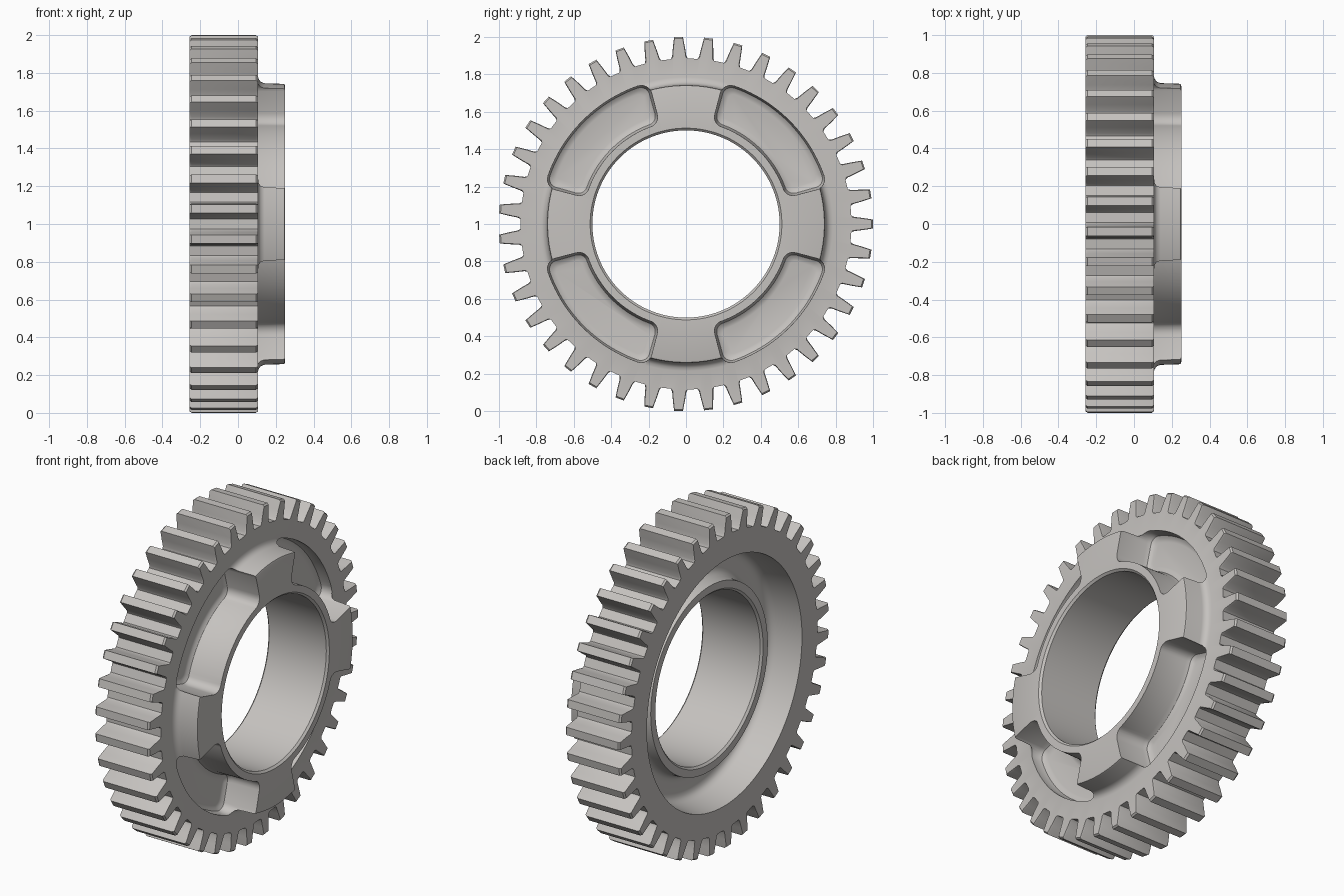
import bpy, bmesh
from math import sin, cos, pi, radians

cube = bpy.data.objects.get("Cube")
if cube:
    bpy.data.objects.remove(cube, do_unlink=True)

steel = bpy.data.materials.new("warm_grey_steel")
steel.use_nodes = True
steel.diffuse_color = (0.56, 0.54, 0.52, 1)
steel.node_tree.nodes["Principled BSDF"].inputs["Base Color"].default_value = steel.diffuse_color

TEETH = 39
FLANK = [(2.9, 0.884), (2.4, 0.9), (1.95, 0.945), (1.35, 1.0)]  # half tooth: degrees, radius
TOOTH = [(-a, r) for a, r in FLANK] + [(a, r) for a, r in reversed(FLANK)]
COLUMNS = TEETH * len(TOOTH)


def polar(x, r, a):
    """Point around the x axis, angle measured from +y towards +z."""
    return (x, r * cos(a), 1 + r * sin(a))


def toothed_row(x, chamfer):
    row = []
    for i in range(TEETH):
        for a, r in TOOTH:
            if chamfer and r > 0.89:
                a, r = a * 0.94, r - 0.008
            row.append(polar(x, r, 2 * pi * i / TEETH + radians(a)))
    return row


def round_row(x, r):
    start = radians(TOOTH[0][0])
    return [polar(x, r, start + 2 * pi * i / COLUMNS) for i in range(COLUMNS)]


def loft(name, rows, closed):
    """Skin a stack of equal loops, either as a ring or with end caps."""
    bm = bmesh.new()
    loops = [[bm.verts.new(p) for p in row] for row in rows]
    n = len(loops[0])
    for k in range(len(loops) if closed else len(loops) - 1):
        a, b = loops[k], loops[(k + 1) % len(loops)]
        for i in range(n):
            j = (i + 1) % n
            bm.faces.new((a[i], a[j], b[j], b[i]))
    if not closed:
        bm.faces.new(loops[0])
        bm.faces.new(loops[-1])
    bmesh.ops.recalc_face_normals(bm, faces=bm.faces)
    mesh = bpy.data.meshes.new(name)
    bm.to_mesh(mesh)
    bm.free()
    mesh.materials.append(steel)
    ob = bpy.data.objects.new(name, mesh)
    bpy.context.collection.objects.link(ob)
    return ob


# Gear body: toothed rim, then hub, bore and the groove in the back (x, radius)
rim = [toothed_row(-0.256, True), toothed_row(-0.246, False),
       toothed_row(0.095, False), toothed_row(0.105, True)]
hub = [(0.105, 0.785), (0.109, 0.768), (0.12, 0.753), (0.14, 0.745), (0.238, 0.742),
       (0.247, 0.739), (0.25, 0.73)]
bore = [(0.25, 0.512), (0.238, 0.5), (-0.143, 0.5), (-0.155, 0.512)]
groove = [(-0.155, 0.557), (-0.1, 0.562), (-0.075, 0.572), (-0.06, 0.588), (-0.055, 0.61),
          (-0.055, 0.665), (-0.06, 0.69), (-0.075, 0.708), (-0.1, 0.718), (-0.256, 0.738)]
gear = loft("gear_body", rim + [round_row(x, r) for x, r in hub + bore + groove], True)


# Pocket cutters: rounded ring sectors with a filleted floor
def pocket_row(x, inset, centre):
    mid, half_r, half_u, corner = 0.668, 0.116, 0.354, 0.055
    row = []
    for q, (su, sr) in enumerate([(1, 1), (-1, 1), (-1, -1), (1, -1)]):
        c = corner - inset * 0.6
        # straight edges are subdivided along the arc to keep them round
        for k in range(7):
            t = (q + k / 6) * pi / 2
            u = su * (half_u - inset - c) + c * cos(t)
            v = sr * (half_r - inset - c) + c * sin(t)
            row.append((u, v))
        if sr != su * -1 and sr == 1 or q == 2:
            end = -row[-1][0]
            u0, v0 = row[-1]
            row += [(u0 + (end - u0) * k / 24, v0) for k in range(1, 24)]
    return [polar(x, mid + v, centre + u / mid) for u, v in row]


FILLET = [(0.03, 0.045), (0.034, 0.028), (0.045, 0.013), (0.07, 0.004), (0.3, 0)]
bpy.context.view_layer.objects.active = gear
for i in range(4):
    centre = pi / 4 + i * pi / 2
    cutter = loft("pocket_cutter", [pocket_row(x, s, centre) for x, s in FILLET], False)
    cutter.hide_render = True
    mod = gear.modifiers.new("pocket", 'BOOLEAN')
    mod.operation = 'DIFFERENCE'
    mod.solver = 'EXACT'
    mod.object = cutter
    bpy.ops.object.modifier_apply(modifier=mod.name)
    bpy.data.objects.remove(cutter, do_unlink=True)

# Smooth rounded surfaces, crisp edges
bpy.ops.object.select_all(action='DESELECT')
gear.select_set(True)
bpy.ops.object.shade_smooth_by_angle(angle=radians(32))
